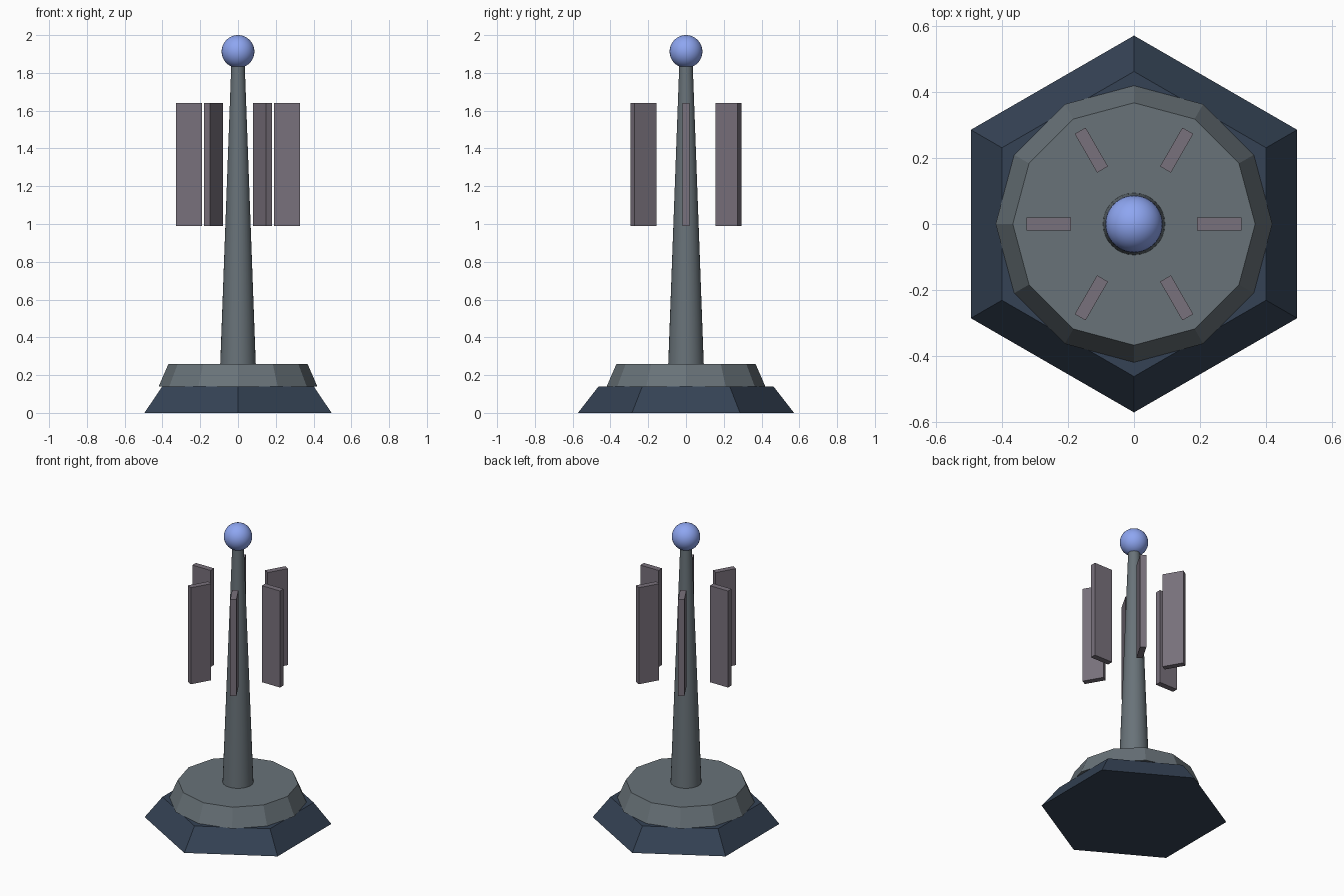
import bpy
import math

if "Cube" in bpy.data.objects:
    bpy.data.objects.remove(bpy.data.objects["Cube"])


def material(name, rgb):
    mat = bpy.data.materials.new(name)
    mat.diffuse_color = (*rgb, 1)
    mat.use_nodes = True
    mat.node_tree.nodes["Principled BSDF"].inputs["Base Color"].default_value = mat.diffuse_color
    return mat


def tapered(name, sides, r_bottom, r_top, z0, z1, mat, turn=0.0, smooth=False):
    bpy.ops.mesh.primitive_cone_add(vertices=sides, radius1=r_bottom, radius2=r_top,
                                    depth=z1 - z0, location=(0, 0, (z0 + z1) / 2),
                                    rotation=(0, 0, turn))
    obj = bpy.context.object
    obj.name = name
    obj.data.materials.append(mat)
    if smooth:
        bpy.ops.object.shade_smooth_by_angle(angle=math.radians(35))
    return obj


navy = material("navy", (0.035, 0.055, 0.09))
slate = material("slate", (0.14, 0.17, 0.19))
mauve = material("mauve", (0.19, 0.165, 0.20))
blue = material("blue", (0.27, 0.38, 0.88))

# Stepped base: hexagonal plinth and twelve-sided tier
tapered("hexagonal_plinth", 6, 0.572, 0.463, 0, 0.14, navy)
tapered("upper_tier", 12, 0.42, 0.368, 0.14, 0.26, slate)

# Tapered mast
tapered("mast", 32, 0.094, 0.035, 0.26, 1.86, slate, smooth=True)

# Orb on top
bpy.ops.mesh.primitive_uv_sphere_add(segments=32, ring_count=16, radius=0.087,
                                     location=(0, 0, 1.913))
orb = bpy.context.object
orb.name = "orb"
orb.data.materials.append(blue)
bpy.ops.object.shade_smooth_by_angle(angle=math.radians(35))

# Ring of six floating upright panels
FIN_R, FIN_SIZE, FIN_Z = 0.259, (0.136, 0.038, 0.65), 1.315
for i in range(6):
    a = i * math.tau / 6
    bpy.ops.mesh.primitive_cube_add(size=1, location=(FIN_R * math.cos(a), FIN_R * math.sin(a), FIN_Z),
                                    rotation=(0, 0, a))
    fin = bpy.context.object
    fin.name = f"floating_panel_{i + 1}"
    fin.scale = FIN_SIZE
    fin.data.materials.append(mauve)
